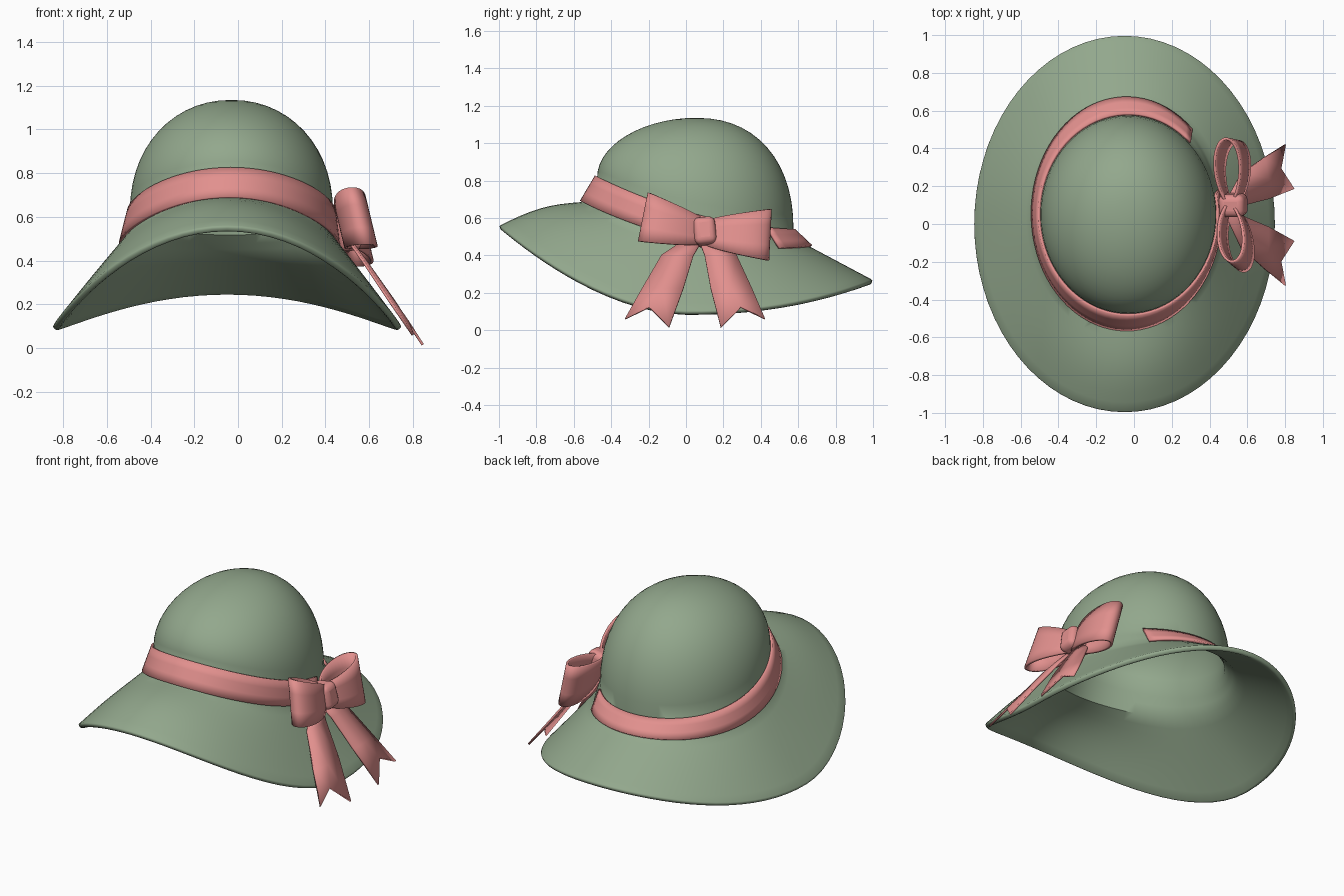
import bpy, bmesh, math
from mathutils import Vector

if "Cube" in bpy.data.objects:
    bpy.data.objects.remove(bpy.data.objects["Cube"])


def material(name, rgb):
    m = bpy.data.materials.new(name)
    m.diffuse_color = (*rgb, 1)
    m.use_nodes = True
    m.node_tree.nodes["Principled BSDF"].inputs["Base Color"].default_value = m.diffuse_color
    return m


GREEN = material("sage green felt", (0.29, 0.39, 0.265))
PINK = material("rose ribbon", (0.76, 0.28, 0.27))


def finish(ob, mat, angle=40):
    ob.data.materials.append(mat)
    bpy.ops.object.select_all(action='DESELECT')
    ob.select_set(True)
    bpy.context.view_layer.objects.active = ob
    bpy.ops.object.shade_smooth_by_angle(angle=math.radians(angle))


def grid(name, rows, mat, close=False, thick=0.02, offset=0.0, bevel=0.0):
    """Skin a list of point rows and give the sheet a thickness."""
    bm = bmesh.new()
    vs = [[bm.verts.new(p) for p in r] for r in rows]
    n = len(rows[0])
    for a, b in zip(vs, vs[1:]):
        for j in range(n if close else n - 1):
            k = (j + 1) % n
            bm.faces.new((a[j], b[j], b[k], a[k]))
    bmesh.ops.remove_doubles(bm, verts=bm.verts, dist=1e-5)
    me = bpy.data.meshes.new(name)
    bm.to_mesh(me)
    bm.free()
    ob = bpy.data.objects.new(name, me)
    bpy.context.collection.objects.link(ob)
    s = ob.modifiers.new("thickness", 'SOLIDIFY')
    s.thickness, s.offset = thick, offset
    if bevel:
        b = ob.modifiers.new("round edge", 'BEVEL')
        b.width, b.segments, b.limit_method = bevel, 2, 'ANGLE'
        b.angle_limit = math.radians(50)
    finish(ob, mat)
    return ob


# Hat shape: crown bottom ring, brim start ring and drooping rim ring
def crown_ring(t):
    s = math.sin(t)
    return Vector((-0.03 + 0.465 * math.cos(t), 0.05 + 0.525 * s, 0.62 - 0.145 * s + 0.055 * s * s))


def brim_ring(t):
    s = math.sin(t)
    return Vector((-0.04 + 0.492 * math.cos(t), 0.055 + 0.61 * s, 0.475 - 0.12 * s + 0.09 * s * s))


def rim_ring(t):
    s = math.sin(t)
    z = 0.097 + (0.46 * (-s) ** 1.8 if s < 0 else 0.17 * s ** 2.2)
    return Vector((-0.05 + 0.80 * math.cos(t), s, z))


def crown_point(t, u):
    a = crown_ring(t)
    n = 2.1 + 0.15 * math.sin(t)
    f = u * math.pi / 2
    r, h = max(math.sin(f), 0) ** (2 / n), max(math.cos(f), 0) ** (2 / n)
    return Vector((-0.03 + (a.x + 0.03) * r, 0.05 + (a.y - 0.05) * r, a.z + (1.135 - a.z) * h))


def brim_point(t, u):
    p = brim_ring(t).lerp(rim_ring(t), u)
    p.z += 0.03 * max(-math.sin(t), 0) ** 2 * math.sin(u * math.pi)
    return p


N = 72
angles = [2 * math.pi * j / N for j in range(N)]
rows = [[crown_point(t, i / 14) for t in angles] for i in range(15)]
rows += [[crown_ring(t).lerp(brim_ring(t), i / 3) for t in angles] for i in (1, 2, 3)]
rows += [[brim_point(t, i / 8) for t in angles] for i in range(1, 9)]
grid("hat", rows, GREEN, close=True, thick=0.03, offset=-1, bevel=0.01)

# Hat band, open behind the bow
band = [math.radians(46 + 326 * j / 70) for j in range(71)]
grid("hat_band", [[crown_ring(t).lerp(brim_ring(t), v / 3) for t in band] for v in range(4)],
     PINK, thick=0.014, offset=1)


# Bow loops: teardrop ribbons that widen away from the knot
def loop(name, direction, length, bulge, wide, tilt, x_shift, scale=1.0):
    d = Vector(direction).normalized()
    across = Vector((-0.24, tilt, 1))
    start = Vector((0.52, 0.10, 0.52))
    pts = []
    for i in range(37):
        q = i / 36
        f = (1 - math.cos(2 * math.pi * q)) / 2
        b = bulge * scale * math.sin(2 * math.pi * q) * math.sin(math.pi * q) ** 0.4
        c = start + d * (length * scale * f) + Vector((b + x_shift * f, 0, 0))
        w = 0.06 + (wide - 0.06) * f ** 0.7
        pts.append([c + across * (w * k) for k in (-1, -0.4, 0.4, 1)])
    grid(name, pts, PINK, thick=0.014)


loop("bow_loop_front", (0, -1, 0.26), 0.335, 0.075, 0.13, 0.2, 0.03)
loop("bow_loop_back", (0, 1, -0.03), 0.345, 0.075, 0.137, 0.05, 0.0)

# Knot
bpy.ops.mesh.primitive_cube_add(size=1, location=(0.525, 0.10, 0.525), rotation=(0.1, -0.2, 0))
knot = bpy.context.object
knot.name = "bow_knot"
knot.scale = (0.14, 0.12, 0.15)
bpy.ops.object.transform_apply(location=False, rotation=False, scale=True)
bv = knot.modifiers.new("round", 'BEVEL')
bv.width, bv.segments = 0.035, 4
finish(knot, PINK, 60)

# Ribbon tails with a swallow-tail notch; the second is a mirrored copy
tail = [((0.50, 0.02, 0.50), (0.50, 0.10, 0.50)),
        ((0.57, -0.13, 0.40), (0.58, 0.04, 0.40)),
        ((0.69, -0.235, 0.22), (0.71, -0.015, 0.22)),
        ((0.80, -0.325, 0.06), (0.845, -0.09, 0.015))]


def make_tail(name, mirrored):
    out = []
    for i, (a, b) in enumerate(tail):
        a, b = Vector(a), Vector(b)
        if mirrored:
            for p in (a, b):
                p.y = 0.096 - p.y + 0.065 * (1 - i / 3)
        m = (a + b) / 2
        m.x += 0.008
        if i == 3:
            m += Vector((-0.055, 0.01 if not mirrored else -0.01, 0.085))
        out.append([a, m, b])
    grid(name, out, PINK, thick=0.012)


make_tail("ribbon_tail_front", False)
make_tail("ribbon_tail_back", True)
